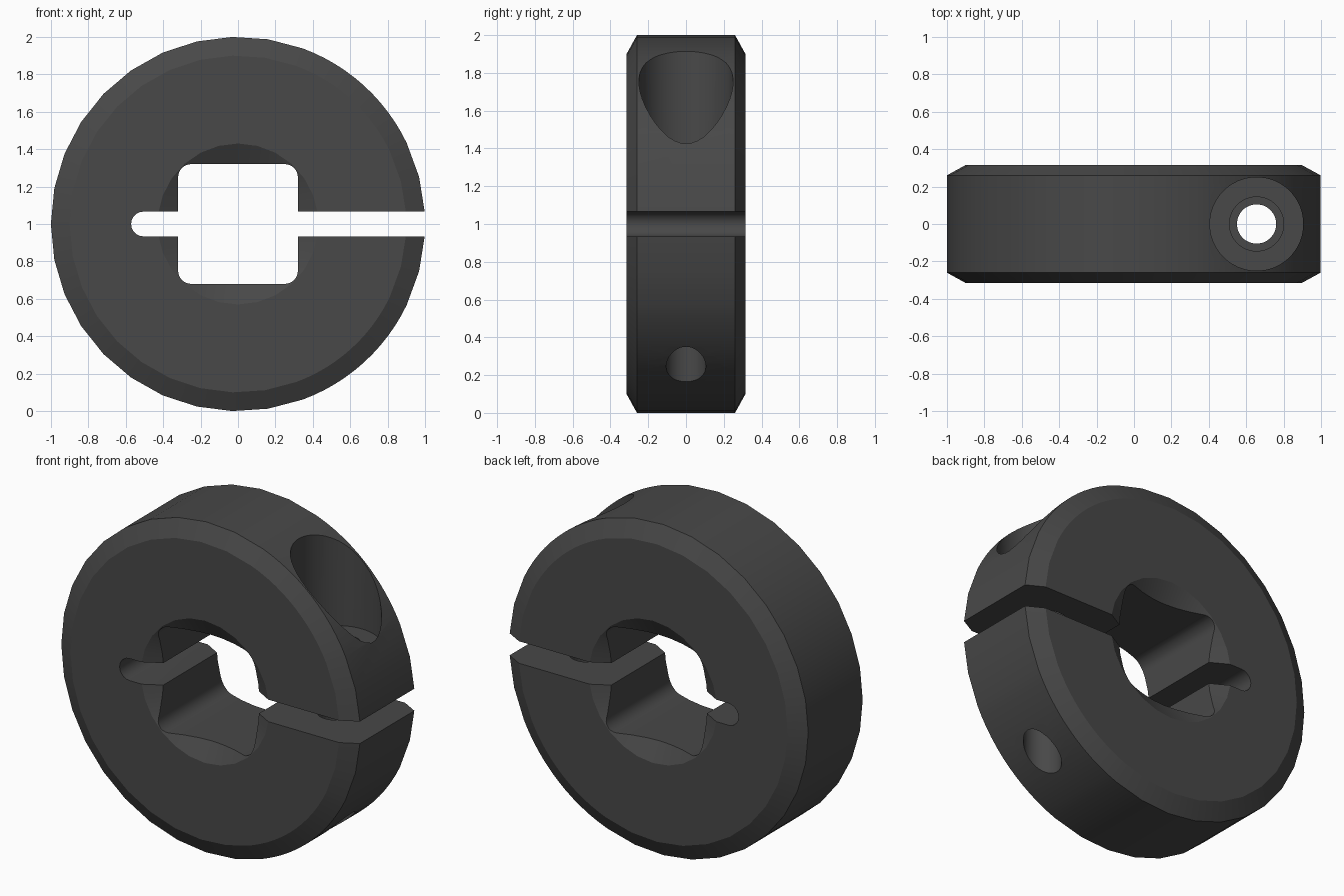
import bpy, bmesh
from math import sin, cos, pi, radians, sqrt

if "Cube" in bpy.data.objects:
    bpy.data.objects.remove(bpy.data.objects["Cube"])

CZ = 1.0          # height of the collar axis
HALF = 0.315      # half thickness
SLOT = 0.0665     # half slot height
SCREW_X = 0.655


def loft(name, rings):
    """Closed solid through equal-length rings of points, capped at both ends."""
    bm = bmesh.new()
    loops = [[bm.verts.new(p) for p in ring] for ring in rings]
    n = len(loops[0])
    for a, b in zip(loops, loops[1:]):
        for i in range(n):
            j = (i + 1) % n
            bm.faces.new((a[i], a[j], b[j], b[i]))
    bm.faces.new(loops[0])
    bm.faces.new(loops[-1][::-1])
    bmesh.ops.recalc_face_normals(bm, faces=bm.faces)
    mesh = bpy.data.meshes.new(name)
    bm.to_mesh(mesh)
    bm.free()
    ob = bpy.data.objects.new(name, mesh)
    bpy.context.collection.objects.link(ob)
    return ob


def circle(n):
    return [2 * pi * (i + 0.5) / n for i in range(n)]


def turned(name, profile, angles):
    """Solid turned about the collar axis from (y, radius) pairs."""
    return loft(name, [[(r * cos(a), y, CZ + r * sin(a)) for a in angles]
                       for y, r in profile])


def prism(name, outline):
    """Front outline (x, z) pushed right through the collar."""
    return loft(name, [[(x, y, CZ + z) for x, z in outline] for y in (-0.6, 0.6)])


def bored(name, profile, n=40):
    """Vertical screw-hole cutter from (z, radius) pairs."""
    return loft(name, [[(SCREW_X + r * cos(a), r * sin(a), z) for a in circle(n)]
                       for z, r in profile])


def arc(cx, cz, r, a0, a1, n):
    return [(cx + r * cos(radians(a0 + (a1 - a0) * i / n)),
             cz + r * sin(radians(a0 + (a1 - a0) * i / n))) for i in range(n + 1)]


# collar ring: 32 steps from slot edge to slot edge, finer around the screw holes
angles = []
for i in range(32):
    start, step = radians(3.6), radians(352.8) / 32
    sub = 3 if i in (2, 3, 4, 5, 26, 27, 28, 29) else 1
    angles += [start + step * (i + k / sub) for k in range(sub)]
angles.append(radians(356.4))
collar = turned("clamp_collar",
                [(-HALF, 0.9), (-0.26, 1.0), (0.26, 1.0), (HALF, 0.9)], angles)

# square bore with rounded corners
c, r = 0.25, 0.07
square = [p for k, (sx, sz) in enumerate([(1, 1), (-1, 1), (-1, -1), (1, -1)])
          for p in arc(sx * c, sz * c, r, 90 * k, 90 * k + 90, 6)]
cutters = [prism("square_bore", square)]

# clamping slot with a round blind end
cutters.append(prism("clamp_slot", [(1.2, -SLOT), (1.2, SLOT)]
                     + arc(-0.505, 0, SLOT, 90, 270, 10)))

# conical lead-in on both faces
for side, label in ((-1, "front"), (1, "back")):
    cone = [(side * (HALF + d), 0.43 + d * sqrt(3)) for d in (0.06, -0.13)]
    cutters.append(turned(label + "_lead_in", cone, circle(26)))

# screw: counterbore, clearance hole and thread hole
cutters.append(bored("screw_hole", [(2.2, 0.25), (1.34, 0.25), (1.34, 0.145),
                                    (1.0, 0.145), (1.0, 0.105), (-0.2, 0.105)]))

bpy.context.view_layer.objects.active = collar
for cutter in cutters:
    cutter.hide_render = True
    mod = collar.modifiers.new(cutter.name, 'BOOLEAN')
    mod.operation, mod.solver, mod.object = 'DIFFERENCE', 'EXACT', cutter
    bpy.ops.object.modifier_apply(modifier=mod.name)
for cutter in cutters:
    bpy.data.objects.remove(cutter)

# dark steel colour
steel = bpy.data.materials.new("dark_steel")
steel.diffuse_color = (0.065, 0.065, 0.065, 1)
steel.use_nodes = True
steel.node_tree.nodes["Principled BSDF"].inputs["Base Color"].default_value = steel.diffuse_color
collar.data.materials.clear()
collar.data.materials.append(steel)

bpy.ops.object.select_all(action='DESELECT')
collar.select_set(True)
bpy.ops.object.shade_smooth_by_angle(angle=radians(24))
